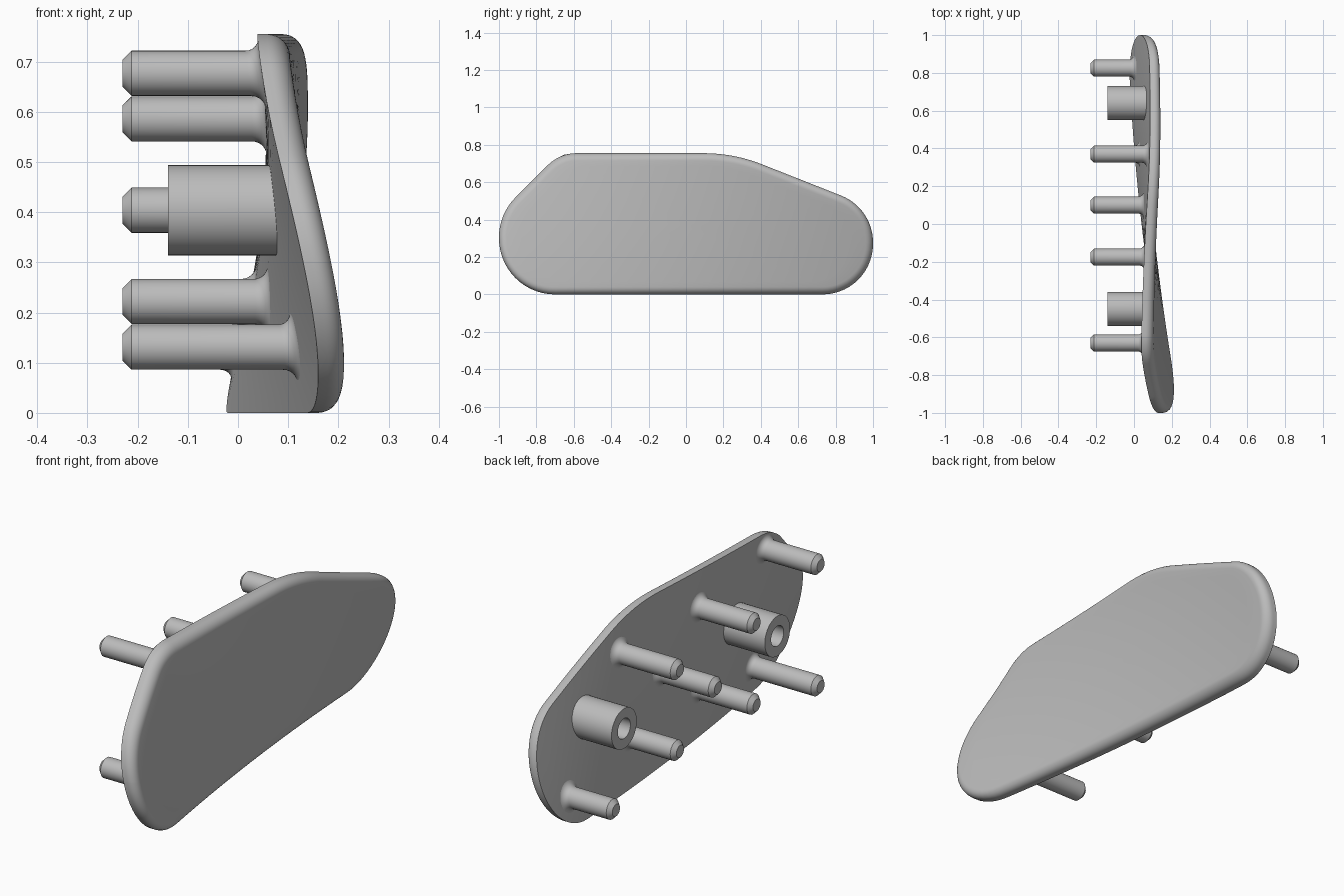
import bpy, bmesh, math
from mathutils import Vector

cube = bpy.data.objects.get("Cube")
if cube:
    bpy.data.objects.remove(cube, do_unlink=True)

grey = bpy.data.materials.new("plain grey")
grey.use_nodes = True
COLOUR = (0.5, 0.5, 0.5, 1)
grey.diffuse_color = COLOUR
grey.node_tree.nodes["Principled BSDF"].inputs["Base Color"].default_value = COLOUR

THICK, ROUND = 0.06, 0.04


def inner_x(y, z):
    """Twisted inner surface of the plate."""
    return 0.04 - 0.113 * y + 0.04 * y * y + z * (0.03 + 0.225 * y - 0.015 * y * y)


def finish(name, rings, cap_start=None, cap_end=None):
    """Bridge closed rings of points into one smooth object."""
    bm = bmesh.new()
    loops = [[bm.verts.new(p) for p in ring] for ring in rings]
    n = len(loops[0])
    for a, b in zip(loops, loops[1:]):
        for i in range(n):
            j = (i + 1) % n
            bm.faces.new((a[i], a[j], b[j], b[i]))
    for loop, tip in ((loops[0], cap_start), (loops[-1], cap_end)):
        if tip is not None:
            centre = bm.verts.new(tip)
            for i in range(n):
                bm.faces.new((loop[i], loop[(i + 1) % n], centre))
    bmesh.ops.recalc_face_normals(bm, faces=bm.faces)
    mesh = bpy.data.meshes.new(name)
    bm.to_mesh(mesh)
    bm.free()
    mesh.materials.append(grey)
    obj = bpy.data.objects.new(name, mesh)
    bpy.context.collection.objects.link(obj)
    bpy.ops.object.select_all(action="DESELECT")
    obj.select_set(True)
    bpy.context.view_layer.objects.active = obj
    bpy.ops.object.shade_smooth_by_angle(angle=math.radians(30))
    return obj


def rounded_outline(corners, step=0.06, arc_steps=14):
    """Counter-clockwise outline with a radius at each corner."""
    pts = []
    for i, (y, z, r) in enumerate(corners):
        c = Vector((y, z))
        before = (Vector(corners[i - 1][:2]) - c).normalized()
        after = (Vector(corners[(i + 1) % len(corners)][:2]) - c).normalized()
        half = before.angle(after) / 2
        mid = c + (before + after).normalized() * (r / math.sin(half))
        start = c + before * (r / math.tan(half)) - mid
        sweep = math.pi - 2 * half
        for k in range(arc_steps + 1):
            a = sweep * k / arc_steps
            pts.append(mid + Vector((start.x * math.cos(a) - start.y * math.sin(a),
                                     start.x * math.sin(a) + start.y * math.cos(a))))
    dense = []
    for p, q in zip(pts, pts[1:] + pts[:1]):
        parts = max(1, math.ceil((q - p).length / step))
        if (q - p).length > 1e-4:
            dense += [p.lerp(q, k / parts) for k in range(parts)]
    return dense


# Plate: twisted panel, sharp inner edge and rounded outer edge
outline = rounded_outline([(-1, 0, 0.3), (1, 0, 0.27), (1, 0.461, 0.27),
                           (0.256, 0.755, 0.85), (-0.675, 0.755, 0.22),
                           (-1, 0.43, 0.3)])
count = len(outline)
inward = []
for i in range(count):
    d = (outline[i] - outline[i - 1]).normalized() + (outline[(i + 1) % count] - outline[i]).normalized()
    inward.append(Vector((-d.y, d.x)).normalized())


def plate_ring(inset, depth, scale=1):
    mid = Vector((0, 0.37))
    ring = []
    for p, n in zip(outline, inward):
        q = mid.lerp(p + n * inset, scale)
        ring.append((inner_x(q.x, q.y) + depth, q.x, q.y))
    return ring


scales = [k / 12 for k in range(1, 12)]
rings = [plate_ring(0, 0, s) for s in scales] + [plate_ring(0, 0)]
for k in range(9):
    a = math.pi / 2 * k / 8
    rings.append(plate_ring(ROUND * (1 - math.cos(a)), THICK - ROUND + ROUND * math.sin(a)))
rings += [plate_ring(ROUND, THICK, s) for s in reversed(scales)]
hub = inner_x(0, 0.37)
finish("plate", rings, (hub, 0, 0.37), (hub + THICK, 0, 0.37))


def post_ring(y, z, radius, x, follow=False, sides=40):
    """Circle around a post axis; follow lays it on the plate surface."""
    ring = []
    for k in range(sides):
        a = math.tau * k / sides
        py, pz = y + radius * math.cos(a), z + radius * math.sin(a)
        ring.append((x + (inner_x(py, pz) if follow else 0), py, pz))
    return ring


# Pins: chamfered tip and flared root
TIP, PIN, CHAMFER, FLARE = -0.23, 0.045, 0.018, 0.028


def pin(name, y, z):
    rings = [post_ring(y, z, PIN - CHAMFER, TIP), post_ring(y, z, PIN, TIP + CHAMFER)]
    for k in range(8):
        a = math.pi / 2 * k / 7
        rings.append(post_ring(y, z, PIN + FLARE * (1 - math.cos(a)),
                               FLARE * (math.sin(a) - 1) + 0.001, True))
    finish(name, rings, (TIP, y, z))


MID_Z = 0.404
for label, y, rise in (("front", -0.63, 0.273), ("front_middle", -0.175, 0.182),
                       ("back_middle", 0.37, 0.182)):
    pin(label + "_upper_pin", y, MID_Z + rise)
    pin(label + "_lower_pin", y, MID_Z - rise)
pin("centre_pin", 0.1, MID_Z)
pin("back_lower_pin", 0.825, MID_Z - 0.273)

# Bosses: hollow sockets
for label, y in (("front", -0.45), ("back", 0.64)):
    floor = inner_x(y, MID_Z) - 0.01
    finish(label + "_socket",
           [post_ring(y, MID_Z, 0.09, 0.005, True), post_ring(y, MID_Z, 0.09, -0.14),
            post_ring(y, MID_Z, 0.045, -0.14), post_ring(y, MID_Z, 0.045, floor)],
           None, (floor, y, MID_Z))
